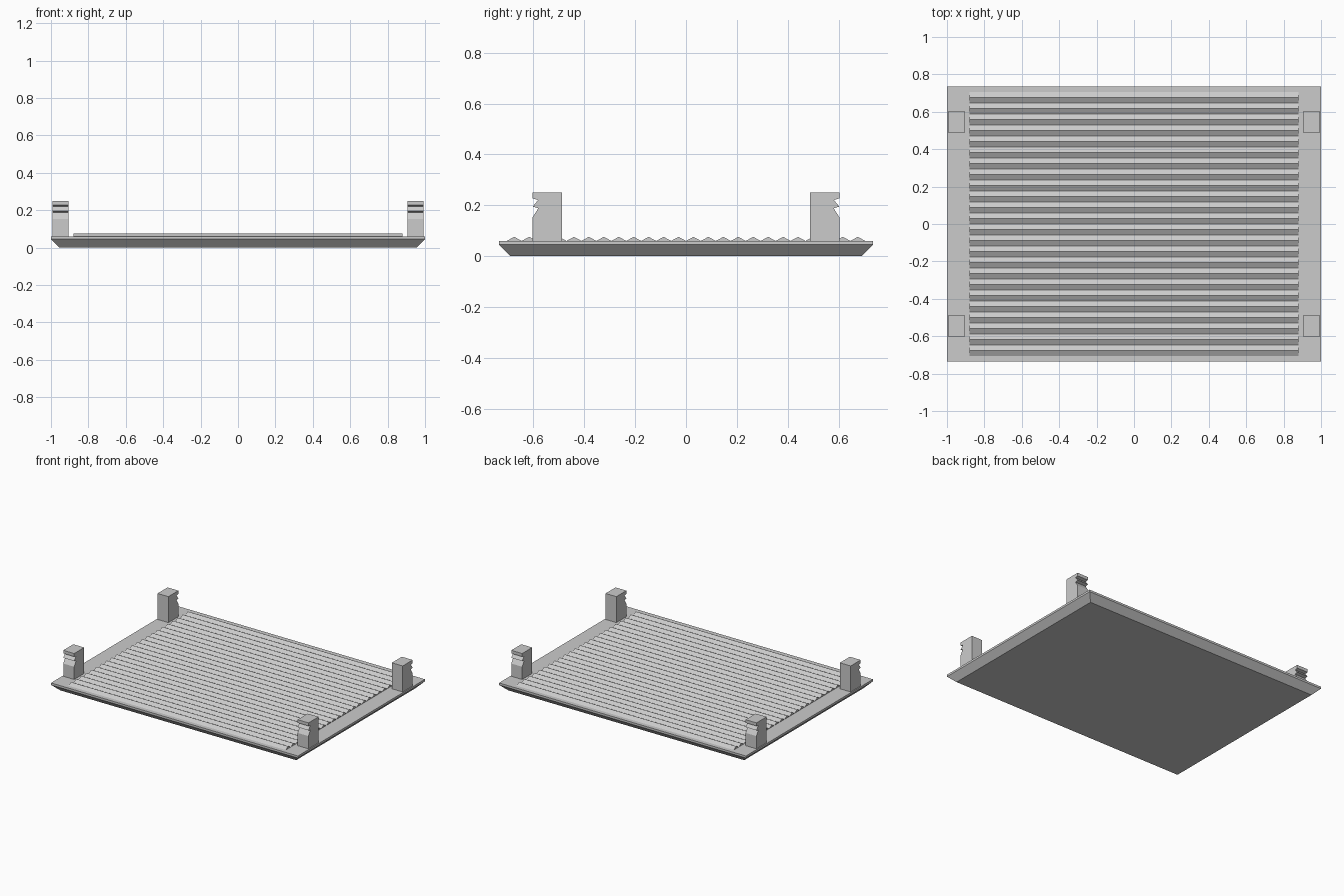
import bpy
import bmesh
from mathutils import Vector

cube = bpy.data.objects.get("Cube")
if cube:
    bpy.data.objects.remove(cube, do_unlink=True)

# Single plain grey
GREY = (0.6, 0.6, 0.6, 1.0)
grey = bpy.data.materials.new("light_grey")
grey.use_nodes = True
grey.diffuse_color = GREY
grey.node_tree.nodes["Principled BSDF"].inputs["Base Color"].default_value = GREY


def finish(name, bm):
    bmesh.ops.recalc_face_normals(bm, faces=bm.faces)
    mesh = bpy.data.meshes.new(name)
    bm.to_mesh(mesh)
    bm.free()
    mesh.materials.append(grey)
    obj = bpy.data.objects.new(name, mesh)
    bpy.context.collection.objects.link(obj)
    return obj


def extrude_along_x(name, profile, x0, x1):
    """Closed (y, z) profile swept from x0 to x1."""
    bm = bmesh.new()
    face = bm.faces.new([bm.verts.new((x0, y, z)) for y, z in profile])
    moved = bmesh.ops.extrude_face_region(bm, geom=[face])["geom"]
    verts = [v for v in moved if isinstance(v, bmesh.types.BMVert)]
    bmesh.ops.translate(bm, verts=verts, vec=Vector((x1 - x0, 0, 0)))
    return finish(name, bm)


# Tray plate: bevelled underside with a thin upright rim
HALF_X, HALF_Y, BEVEL, TOP = 1.0, 0.735, 0.045, 0.06
bm = bmesh.new()
rings = []
for inset, z in ((BEVEL, 0), (0, BEVEL), (0, TOP)):
    x, y = HALF_X - inset, HALF_Y - inset
    rings.append([bm.verts.new((sx * x, sy * y, z))
                  for sx, sy in ((-1, -1), (1, -1), (1, 1), (-1, 1))])
for low, high in zip(rings, rings[1:]):
    for i in range(4):
        j = (i + 1) % 4
        bm.faces.new((low[i], low[j], high[j], high[i]))
bm.faces.new(rings[0])
bm.faces.new(rings[-1])
finish("base_plate", bm)

# Row of triangular ridges across the plate
RIDGES, SPAN, CREST = 24, 0.705, 0.076
pitch = 2 * SPAN / RIDGES
profile = [(SPAN, TOP - 0.01), (-SPAN, TOP - 0.01), (-SPAN, TOP)]
for i in range(RIDGES):
    y = -SPAN + i * pitch
    profile += [(y + pitch / 2, CREST), (y + pitch, TOP)]
extrude_along_x("ridged_surface", profile, -0.88, 0.88)

# Four corner posts with snap notches on their outer ends
POST = [(0.487, TOP - 0.01), (0.487, 0.25), (0.603, 0.25), (0.603, 0.227),
        (0.581, 0.221), (0.603, 0.195), (0.581, 0.188), (0.603, 0.153),
        (0.603, TOP - 0.01)]
for side_y, end in ((-1, "front"), (1, "back")):
    for side_x, side in ((-1, "right"), (1, "left")):
        extrude_along_x(f"{end}_{side}_post", [(side_y * y, z) for y, z in POST],
                        side_x * 0.905, side_x * 0.993)
